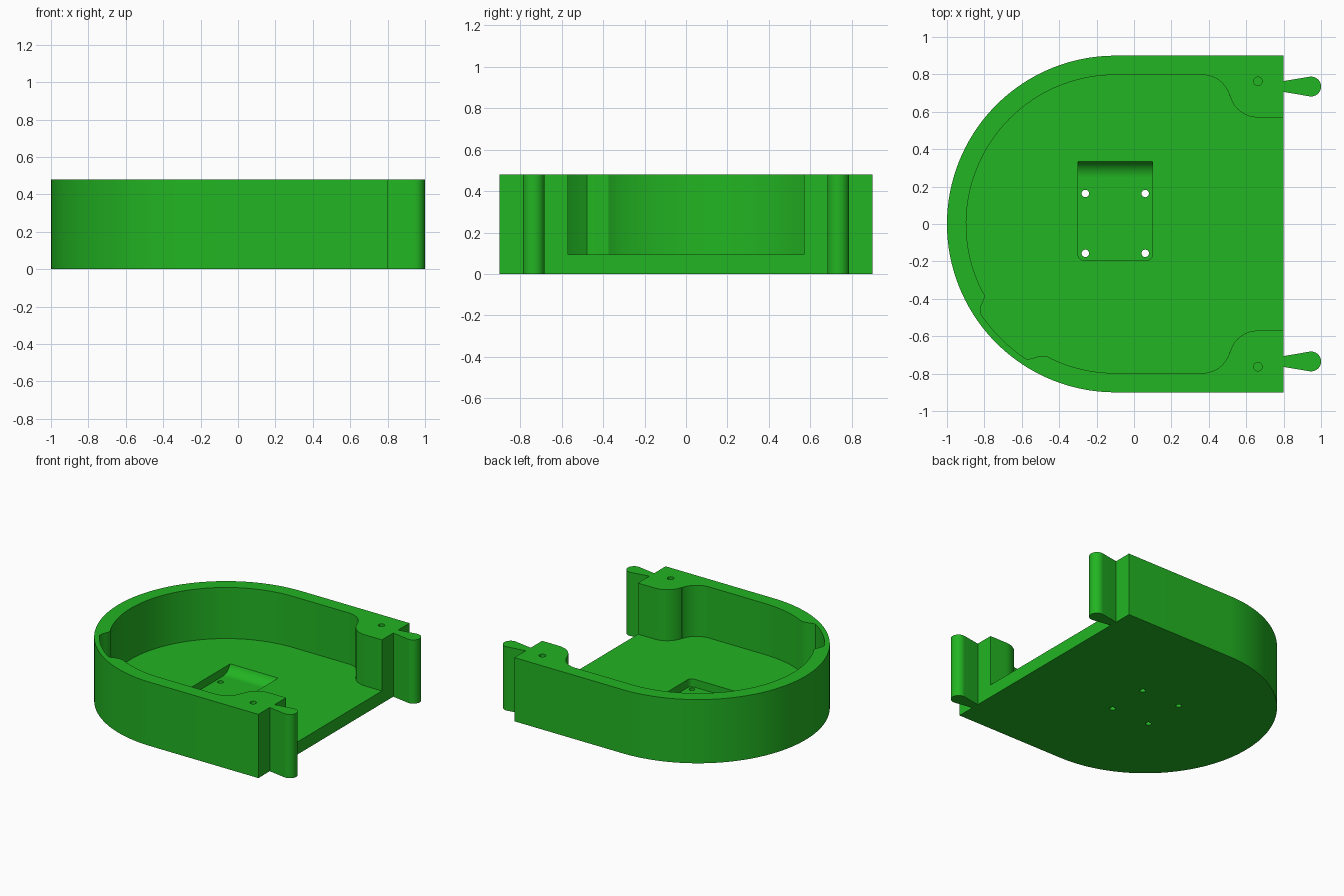
import bpy, bmesh
from math import sin, cos, radians, hypot, atan2, degrees
from mathutils import Matrix

if "Cube" in bpy.data.objects:
    bpy.data.objects.remove(bpy.data.objects["Cube"])

H, FLOOR, POCKET = 0.48, 0.095, 0.035   # rim, floor top and pocket bottom heights

green = bpy.data.materials.new("green")
green.diffuse_color = (0.016, 0.46, 0.016, 1)
green.use_nodes = True
green.node_tree.nodes["Principled BSDF"].inputs["Base Color"].default_value = green.diffuse_color


def arc(cx, cy, r, a0, a1, n):
    return [(cx + r * cos(radians(a0 + (a1 - a0) * i / n)),
             cy + r * sin(radians(a0 + (a1 - a0) * i / n))) for i in range(n + 1)]


def prism(name, pts, z0, z1, matrix=None):
    """Extrude a closed outline from z0 to z1."""
    bm = bmesh.new()
    face = bm.faces.new([bm.verts.new((x, y, z0)) for x, y in pts])
    top = bmesh.ops.extrude_face_region(bm, geom=[face])["geom"]
    bmesh.ops.translate(bm, vec=(0, 0, z1 - z0),
                        verts=[v for v in top if isinstance(v, bmesh.types.BMVert)])
    if matrix:
        bm.transform(matrix)
    bmesh.ops.recalc_face_normals(bm, faces=bm.faces)
    me = bpy.data.meshes.new(name)
    bm.to_mesh(me)
    bm.free()
    ob = bpy.data.objects.new(name, me)
    bpy.context.collection.objects.link(ob)
    me.materials.append(green)
    return ob


def cut(target, cutter):
    mod = target.modifiers.new("cut", "BOOLEAN")
    mod.operation, mod.solver, mod.object = "DIFFERENCE", "EXACT", cutter
    bpy.context.view_layer.objects.active = target
    bpy.ops.object.modifier_apply(modifier=mod.name)
    bpy.data.objects.remove(cutter)


def smooth(ob):
    bpy.ops.object.select_all(action="DESELECT")
    ob.select_set(True)
    bpy.context.view_layer.objects.active = ob
    bpy.ops.object.shade_smooth_by_angle(angle=radians(30))


# D-shaped tray body
body = prism("tray_body", [(0.8, 0.9)] + arc(-0.1, 0, 0.9, 90, 270, 80) + [(0.8, -0.9)], 0, H)

# Cavity outline: open end, S-curved pillars, round wall with a thinned stretch
ang = degrees(atan2(0.075, 0.295))
pillar = ([(0.9, 0.57)] + arc(0.66, 0.72, 0.15, 270, 180 + ang, 12)
          + arc(0.365, 0.645, 0.152, ang, 90, 12))
bump = [(-0.80, -0.375), (-0.80, -0.396), (-0.809, -0.42), (-0.818, -0.44), (-0.821, -0.458)]
bump_end = [(-0.575, -0.722), (-0.55, -0.72), (-0.52, -0.71), (-0.49, -0.705), (-0.46, -0.709)]
wall = (arc(-0.1, 0, 0.797, 90, 206, 56) + bump + arc(-0.1, 0, 0.865, 213.5, 235, 12)
        + bump_end + arc(-0.1, 0, 0.797, 245, 270, 12))
cavity = pillar + wall + [(x, -y) for x, y in reversed(pillar)]
cut(body, prism("cavity_cutter", cavity, FLOOR, 0.6))

# Sunken pocket with rounded front corners
pocket = ([(0.1, 0.335), (-0.3, 0.335)] + arc(-0.265, -0.16, 0.035, 180, 270, 8)
          + arc(0.065, -0.16, 0.035, 270, 360, 8))
cut(body, prism("pocket_cutter", pocket, POCKET, 0.3))

# Four through holes in the pocket, one blind hole in each pillar
for x in (-0.26, 0.06):
    for y in (-0.157, 0.163):
        cut(body, prism("hole_cutter", arc(x, y, 0.02, 0, 345, 23), -0.1, 0.2))
for y in (-0.763, 0.763):
    cut(body, prism("screw_cutter", arc(0.662, y, 0.023, 0, 345, 23), 0.1, 0.6))
smooth(body)

# Concave ramp at the back of the pocket (profile in y-z, swept along x)
run = 0.085
profile = arc(0.335 - run, POCKET + 0.09, 0.09, 270, 340.5, 14)
profile = [p for p in profile if p[0] < 0.334] + [(0.335, FLOOR), (0.335, POCKET)]
yz_to_xyz = Matrix(((0, 0, 1, 0), (1, 0, 0, 0), (0, 1, 0, 0), (0, 0, 0, 1)))
smooth(prism("pocket_ramp", profile, -0.3, 0.1, yz_to_xyz))

# Teardrop connector ribs on the open end
for side, y in (("front", -0.735), ("back", 0.735)):
    rib = ([(0.8, y - 0.029)] + arc(0.947, y, 0.053, -100, 100, 28) + [(0.8, y + 0.029)])
    smooth(prism(side + "_connector_rib", rib, 0, H))
